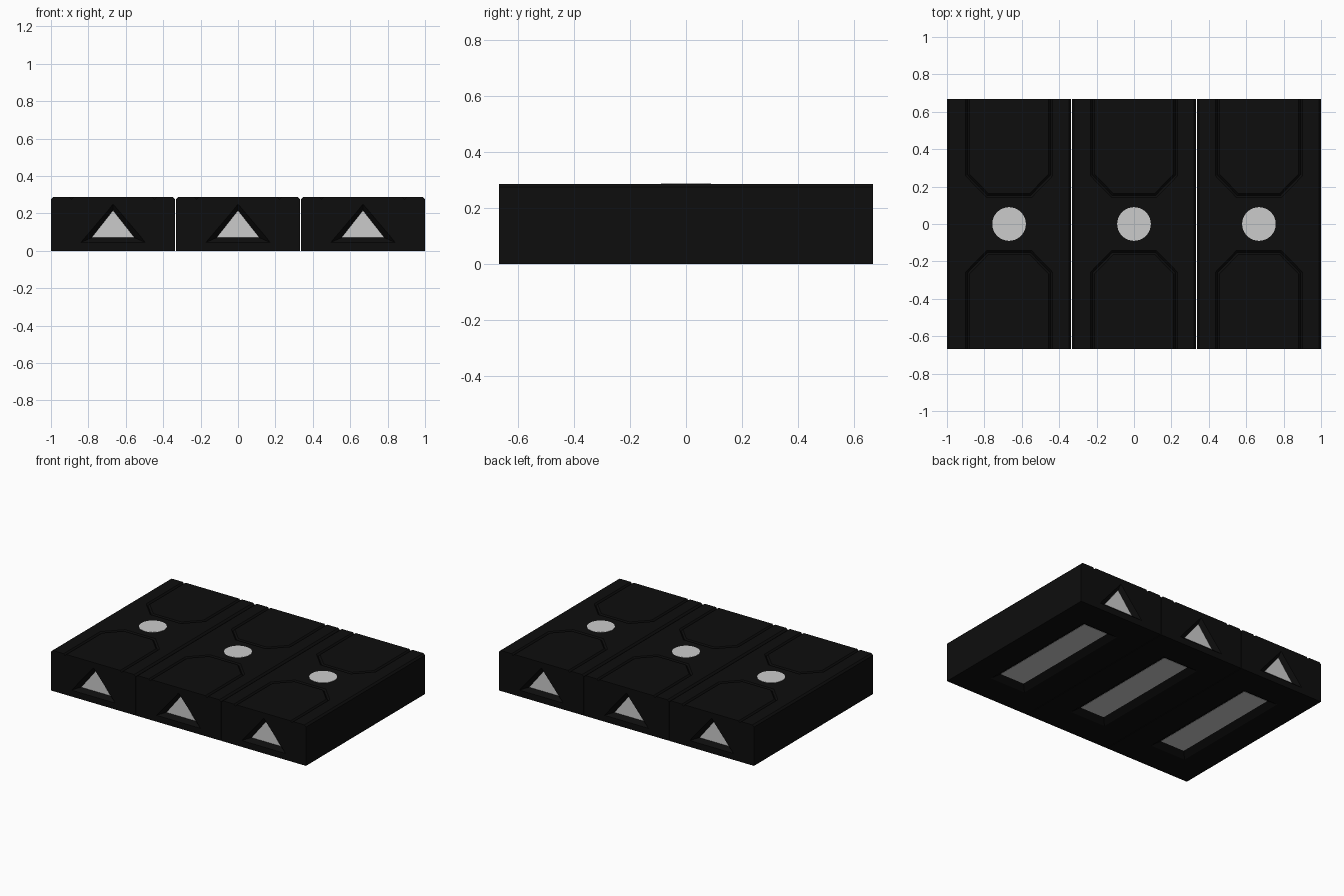
import bpy, bmesh, math
from mathutils import Vector

if "Cube" in bpy.data.objects:
    bpy.data.objects.remove(bpy.data.objects["Cube"])

W, D, H = 0.332, 0.667, 0.287     # module half width, half depth, height
CH, DEPTH = 0.012, 0.03           # top chamfer, recess depth

black = bpy.data.materials.new("black_shell")
black.diffuse_color = (0.004, 0.004, 0.004, 1)
black.use_nodes = True
black.node_tree.nodes["Principled BSDF"].inputs["Base Color"].default_value = black.diffuse_color


def loft(bm, a, b):
    """Closed solid between two matching polygons."""
    va, vb = [bm.verts.new(p) for p in a], [bm.verts.new(p) for p in b]
    n = len(va)
    bm.faces.new(va)
    bm.faces.new(vb[::-1])
    for i in range(n):
        j = (i + 1) % n
        bm.faces.new((va[i], vb[i], vb[j], va[j]))


def finish(bm, name, mat=None):
    bmesh.ops.recalc_face_normals(bm, faces=bm.faces)
    me = bpy.data.meshes.new(name)
    bm.to_mesh(me)
    bm.free()
    ob = bpy.data.objects.new(name, me)
    bpy.context.collection.objects.link(ob)
    if mat:
        me.materials.append(mat)
    return ob


def recess(bm, outer, inner):
    """Sloped pocket, extended a little outside the surface."""
    start = [Vector(o) + (Vector(o) - Vector(i)) * 0.3 for o, i in zip(outer, inner)]
    loft(bm, start, inner)


def groove(bm, path, w=0.011, d=0.012):
    """V-shaped channel along a path on the top face."""
    pts = [Vector(p) for p in path]
    rings = []
    for i, p in enumerate(pts):
        t0 = (p - pts[max(i - 1, 0)]).normalized()
        t1 = (pts[min(i + 1, len(pts) - 1)] - p).normalized()
        t = (t0 + t1).normalized()
        n = Vector((-t.y, t.x))
        ref = t1 if t1.length else t0
        n /= n.dot(Vector((-ref.y, ref.x)))
        q, r = p + n * w * 1.5, p - n * w * 1.5
        rings.append([bm.verts.new(c) for c in (
            (q.x, q.y, H + d / 2), (p.x, p.y, H - d), (r.x, r.y, H + d / 2))])
    for a, b in zip(rings, rings[1:]):
        for k in range(3):
            m = (k + 1) % 3
            bm.faces.new((a[k], b[k], b[m], a[m]))
    bm.faces.new(rings[0])
    bm.faces.new(rings[-1][::-1])


def tri(cx, y, half, z0, z1):
    return [(cx - half, y, z0), (cx + half, y, z0), (cx, y, z1)]


def rect(cx, hx, hy, z):
    return [(cx - hx, -hy, z), (cx + hx, -hy, z), (cx + hx, hy, z), (cx - hx, hy, z)]


def module(cx, tag):
    # Shell with chamfered top edges
    bm = bmesh.new()
    prof = [(-W, 0), (W, 0), (W, H - CH), (W - CH, H), (-W + CH, H), (-W, H - CH)]
    loft(bm, [(cx + x, -D, z) for x, z in prof], [(cx + x, D, z) for x, z in prof])
    shell = finish(bm, "shell_" + tag, black)

    # Cutter: end triangles, bottom slot, top panel grooves
    bm = bmesh.new()
    for s in (-1, 1):
        recess(bm, tri(cx, s * D, 0.172, 0.045, 0.25),
               tri(cx, s * (D - DEPTH), 0.115, 0.07, 0.216))
        groove(bm, [(cx - 0.222, s * 0.7), (cx - 0.222, s * 0.262), (cx - 0.115, s * 0.152),
                    (cx + 0.115, s * 0.152), (cx + 0.222, s * 0.262), (cx + 0.222, s * 0.7)])
    recess(bm, rect(cx, 0.14, 0.46, 0), rect(cx, 0.095, 0.415, DEPTH))
    cutter = finish(bm, "cutter_" + tag, black)
    cutter.hide_render = True
    mod = shell.modifiers.new("cut", 'BOOLEAN')
    mod.object, mod.operation, mod.solver = cutter, 'DIFFERENCE', 'EXACT'
    dg = bpy.context.evaluated_depsgraph_get()
    cut_mesh = bpy.data.meshes.new_from_object(shell.evaluated_get(dg))
    shell.modifiers.clear()
    shell.data = cut_mesh
    bpy.data.objects.remove(cutter)

    # Grey plates on the recess floors
    t = 0.0015
    for s, end in ((-1, "front"), (1, "back")):
        bm = bmesh.new()
        loft(bm, tri(cx, s * (D - DEPTH + t), 0.115, 0.07, 0.216),
             tri(cx, s * (D - DEPTH - t), 0.115, 0.07, 0.216))
        finish(bm, f"{end}_triangle_{tag}")
    bm = bmesh.new()
    loft(bm, rect(cx, 0.095, 0.415, DEPTH - t), rect(cx, 0.095, 0.415, DEPTH + t))
    finish(bm, "bottom_strip_" + tag)

    # Round light on the top
    bm = bmesh.new()
    ring = [(cx + 0.09 * math.cos(a), 0.09 * math.sin(a))
            for a in (2 * math.pi * i / 32 for i in range(32))]
    loft(bm, [(x, y, H - t) for x, y in ring], [(x, y, H + t) for x, y in ring])
    finish(bm, "top_disc_" + tag)


for cx, tag in ((-0.668, "left"), (0, "middle"), (0.668, "right")):
    module(cx, tag)
